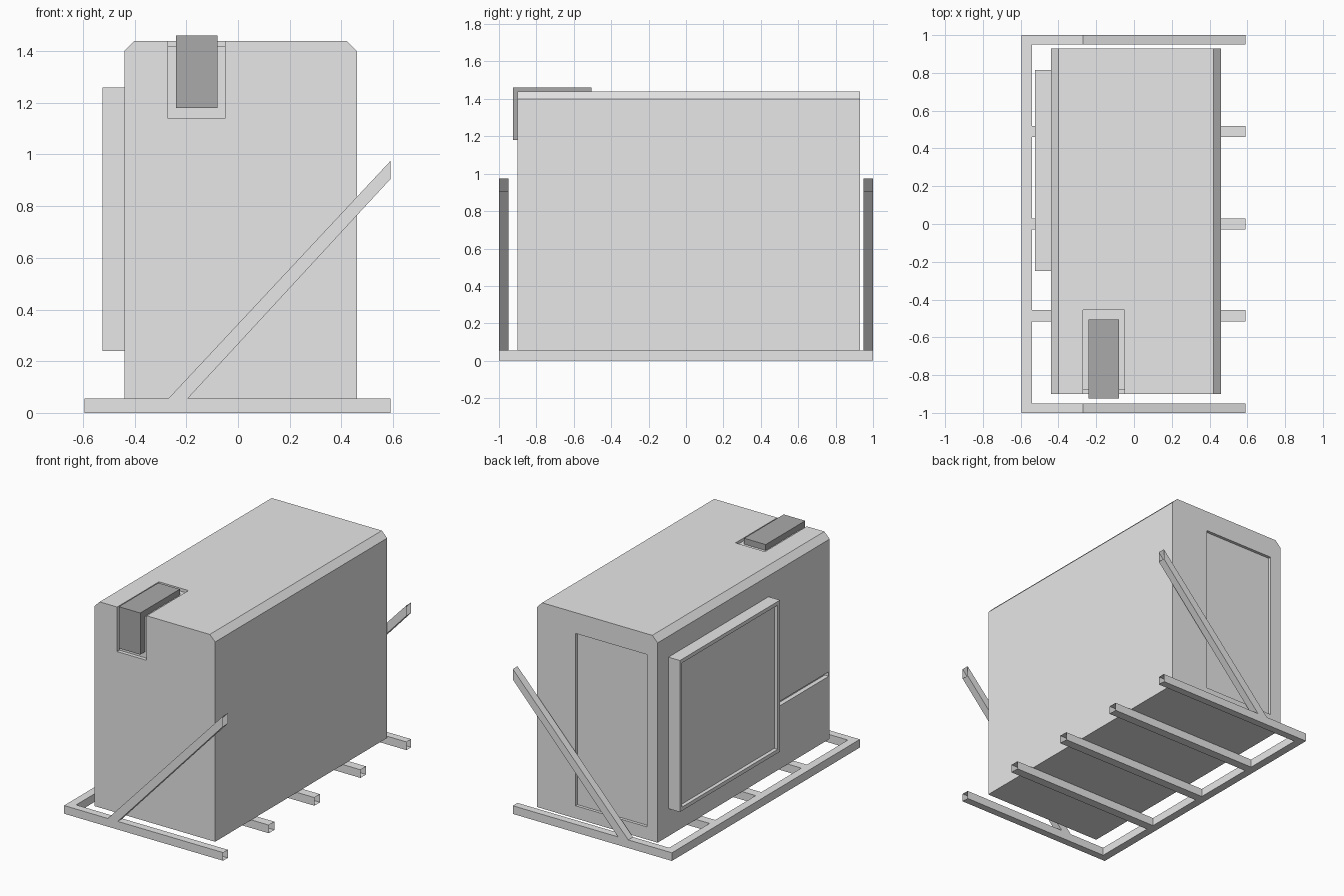
import bpy
import bmesh

cube = bpy.data.objects.get("Cube")
if cube:
    bpy.data.objects.remove(cube, do_unlink=True)


def make_material(name, grey):
    mat = bpy.data.materials.new(name)
    mat.use_nodes = True
    colour = (grey, grey, grey, 1)
    mat.diffuse_color = colour
    mat.node_tree.nodes["Principled BSDF"].inputs["Base Color"].default_value = colour
    return mat


light_grey = make_material("light_grey", 0.8)
dark_grey = make_material("dark_grey", 0.4)


def prism(name, pts, axis, lo, hi, mat=light_grey, open_end=None):
    """Extrude a profile along x (points are y, z) or y (points are x, z)."""
    def place(p, d):
        return (d, p[0], p[1]) if axis == "x" else (p[0], d, p[1])
    bm = bmesh.new()
    a = [bm.verts.new(place(p, lo)) for p in pts]
    b = [bm.verts.new(place(p, hi)) for p in pts]
    bm.faces.new(a)
    bm.faces.new(b[::-1])
    for i in range(len(pts)):
        j = (i + 1) % len(pts)
        bm.faces.new((a[j], a[i], b[i], b[j]))
    bmesh.ops.recalc_face_normals(bm, faces=bm.faces)
    if open_end is not None:
        # leave the tube open at its +x end
        ends = [f for f in bm.faces if all(abs(v.co.x - open_end) < 1e-4 for v in f.verts)]
        bmesh.ops.delete(bm, geom=ends, context="FACES_ONLY")
    mesh = bpy.data.meshes.new(name)
    bm.to_mesh(mesh)
    bm.free()
    mesh.materials.append(mat)
    obj = bpy.data.objects.new(name, mesh)
    bpy.context.collection.objects.link(obj)
    return obj


def box(name, x, y, z, **kw):
    pts = [(y[0], z[0]), (y[1], z[0]), (y[1], z[1]), (y[0], z[1])]
    return prism(name, pts, "x", x[0], x[1], **kw)


def cut(target, cutter):
    cutter.hide_render = True
    mod = target.modifiers.new("cut", "BOOLEAN")
    mod.operation = "DIFFERENCE"
    mod.solver = "EXACT"
    mod.object = cutter
    bpy.context.view_layer.objects.active = target
    bpy.ops.object.modifier_apply(modifier=mod.name)
    bpy.data.objects.remove(cutter, do_unlink=True)


# Main housing with chamfered top edges
L, R, TOP, BASE, C = -0.44, 0.46, 1.44, 0.055, 0.04
FRONT, BACK = -0.90, 0.93
housing = prism("housing", [(L, BASE), (R, BASE), (R, TOP - C), (R - C, TOP),
                            (L + C, TOP), (L, TOP - C)], "y", FRONT, BACK)

# L-shaped recess wrapping over the front top edge
cut(housing, prism("duct_recess", [(-1.1, 1.14), (-0.875, 1.14), (-0.875, 1.42),
                                   (-0.455, 1.42), (-0.455, 1.6), (-1.1, 1.6)],
                   "x", -0.27, -0.05))
# Sunken rear door and the side slot
cut(housing, box("door_recess", (-0.36, 0.17), (BACK - 0.02, 1.1), (0.14, 1.30)))
cut(housing, box("slot_recess", (-0.6, L + 0.03), (-0.89, -0.2), (0.48, 0.51)))

# Duct bent over the front top edge
prism("duct", [(-0.925, 1.18), (-0.87, 1.18), (-0.87, 1.41), (-0.505, 1.41),
               (-0.505, 1.46), (-0.925, 1.46)], "x", -0.24, -0.08, mat=dark_grey)

# Side unit with a thin raised rim
unit = box("side_unit", (-0.525, L), (-0.25, 0.815), (0.24, 1.26))
cut(unit, box("unit_recess", (-0.7, -0.50), (-0.225, 0.79), (0.265, 1.235)))

# Base frame: long rail, end tubes and joists
END = 0.59
box("long_rail", (-0.595, -0.54), (-1, 1), (0, BASE))
for i, (y0, y1) in enumerate([(-1, -0.95), (-0.515, -0.455), (-0.03, 0.03),
                              (0.46, 0.52), (0.95, 1)]):
    box(f"cross_tube_{i + 1}", (-0.54, END), (y0, y1), (0, BASE), open_end=END)

# Diagonal braces at front and back
for name, y in (("front_brace", -1), ("back_brace", 0.95)):
    prism(name, [(-0.27, BASE), (-0.195, BASE), (END, 0.905), (END, 0.975)],
          "y", y, y + 0.05, open_end=END)
